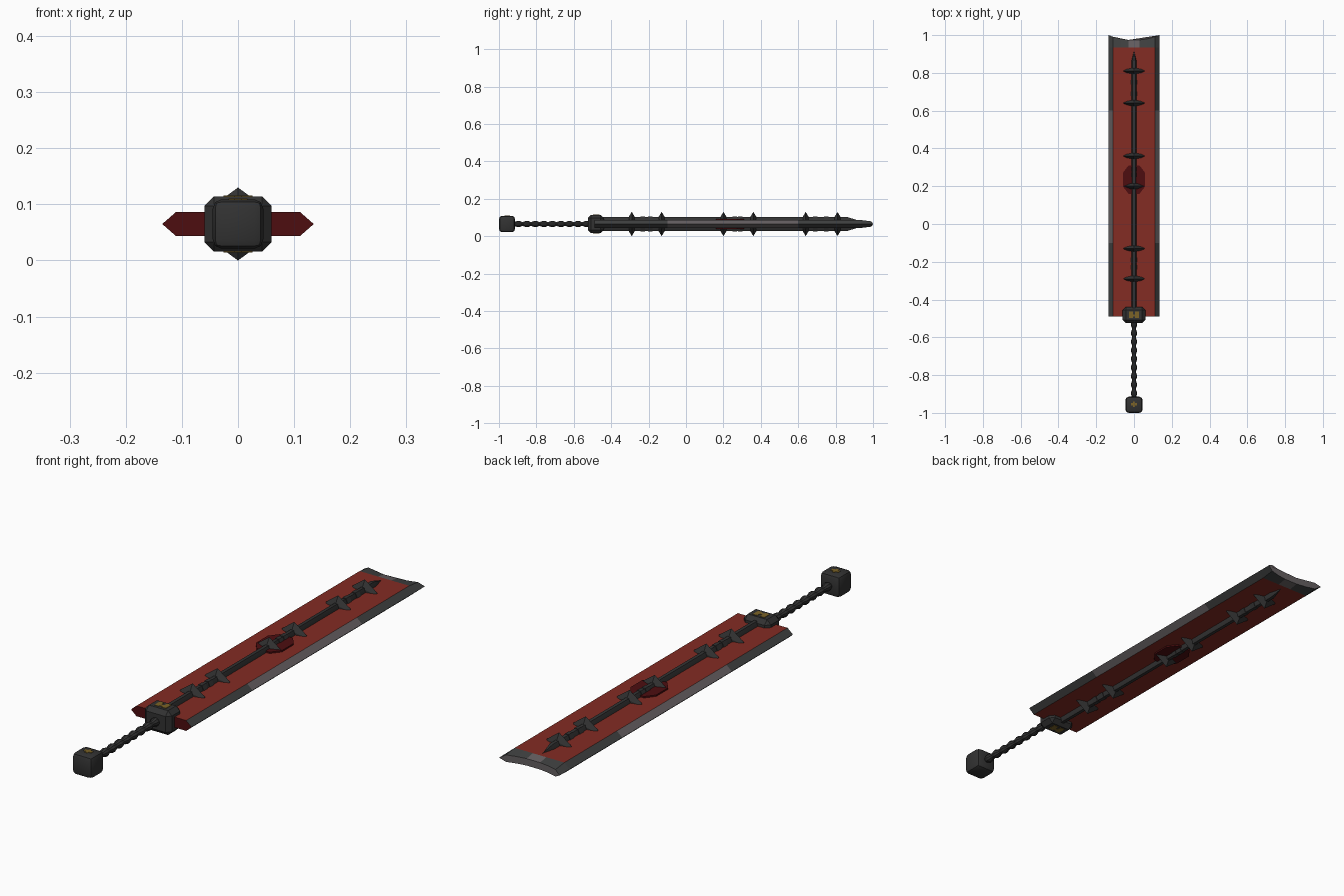
import bpy, bmesh, math
from mathutils import Matrix

cube = bpy.data.objects.get("Cube")
if cube:
    bpy.data.objects.remove(cube, do_unlink=True)

ZC = 0.065  # mid-plane height of the whole sword


def material(name, r, g, b):
    m = bpy.data.materials.new(name)
    m.use_nodes = True
    m.diffuse_color = (r, g, b, 1)
    bsdf = next(n for n in m.node_tree.nodes if n.type == 'BSDF_PRINCIPLED')
    bsdf.inputs["Base Color"].default_value = (r, g, b, 1)
    bsdf.inputs["Roughness"].default_value = 0.7
    return m


RED = material("blade red", 0.23, 0.025, 0.017)
DARK_RED = material("dark red", 0.075, 0.004, 0.005)
CHARCOAL = material("charcoal", 0.032, 0.032, 0.032)
EDGE = material("dark steel", 0.05, 0.052, 0.052)
STEEL = material("worn steel", 0.13, 0.115, 0.12)
GOLD = material("dull gold", 0.2, 0.125, 0.02)


def finish(name, bm, mats, smooth=None):
    bmesh.ops.recalc_face_normals(bm, faces=bm.faces)
    mesh = bpy.data.meshes.new(name)
    bm.to_mesh(mesh)
    bm.free()
    for m in mats:
        mesh.materials.append(m)
    ob = bpy.data.objects.new(name, mesh)
    ob.location.z = ZC
    bpy.context.collection.objects.link(ob)
    if smooth:
        bpy.ops.object.select_all(action='DESELECT')
        ob.select_set(True)
        bpy.context.view_layer.objects.active = ob
        bpy.ops.object.shade_smooth_by_angle(angle=math.radians(smooth))
    return ob


def hull(name, points, mat, smooth=None):
    bm = bmesh.new()
    for p in points:
        bm.verts.new(p)
    bmesh.ops.convex_hull(bm, input=bm.verts)
    bmesh.ops.dissolve_limit(bm, angle_limit=0.01, verts=bm.verts, edges=bm.edges)
    return finish(name, bm, [mat], smooth)


def block(name, size, y, bevel, segments):
    bm = bmesh.new()
    bmesh.ops.create_cube(bm, size=1)
    bmesh.ops.scale(bm, vec=size, verts=bm.verts)
    bmesh.ops.translate(bm, vec=(0, y, 0), verts=bm.verts)
    bmesh.ops.bevel(bm, geom=bm.edges[:], offset=bevel, segments=segments,
                    profile=0.5, affect='EDGES')
    return finish(name, bm, [CHARCOAL], 35)


def ring(y, rx, rz, n=8):
    return [(rx * math.cos((i + .5) * math.tau / n), y,
             rz * math.sin((i + .5) * math.tau / n)) for i in range(n)]


# Blade: two mirrored sheets, sharp along the sides, with a hollow tip
def build_blade():
    half, flat = 0.135, 0.111
    xs = [-half, -flat, -.07, -.03, .03, .07, flat, half]
    ys = [-.49, -.1, .6, .935, 1]
    bm = bmesh.new()
    for side in (1, -1):
        grid = []
        for j, y in enumerate(ys):
            row = []
            for x in xs:
                tip = j == len(ys) - 1
                yy = .973 + .027 * (x / half) ** 2 if tip else y
                h = 0 if abs(x) == half else (.014 if tip else .021)
                row.append(bm.verts.new((x, yy, side * h)))
            grid.append(row)
        for a, b in zip(grid, grid[1:]):
            for i in range(len(xs) - 1):
                bm.faces.new((a[i], a[i + 1], b[i + 1], b[i]))
    bmesh.ops.remove_doubles(bm, verts=bm.verts, dist=1e-5)
    bm.verts.ensure_lookup_table()
    bounds = [e for e in bm.edges if e.is_boundary]
    bmesh.ops.bridge_loops(bm, edges=[]) if not bounds else None
    bmesh.ops.holes_fill(bm, edges=bounds, sides=0)
    bm.normal_update()
    for f in bm.faces:
        c = f.calc_center_median()
        if len(f.verts) > 6:                      # closed ends
            f.material_index = 1 if c.y < 0 else 3
        elif abs(c.x) > flat:                     # sharpened sides
            f.material_index = 3 if -.1 < c.y < .6 else 2
        elif c.y > .935:                          # tip border
            f.material_index = 3 if abs(c.x) < .03 else 2
        else:
            f.material_index = 0
    finish("blade", bm, [RED, DARK_RED, EDGE, STEEL])


build_blade()

# Spine running through the blade, tapering near the tip
hull("spine", ring(-.46, .018, .041) + ring(.86, .018, .041)
     + [(0, .915, .021), (0, .915, -.021)], CHARCOAL, 35)

# Sleeves on the spine between the paired crossbars
for y in (-.23, -.19, .26, .29, .69, .75):
    hull("spine_sleeve", ring(y - .012, .021, .043) + ring(y + .012, .021, .043), CHARCOAL)

# Pointed crossbars and a dark red inlay on both faces
for s, label in ((1, "top"), (-1, "bottom")):
    for y in (-.29, -.13, .2, .36, .64, .81):
        pts = [(0, y, s * .065)]
        for q in (-1, 1):
            pts += [(0, y + q * .018, s * .035), (0, y + q * .018, s * .015),
                    (q * .055, y, s * .025)]
            pts += [(q * .053, y + d, s * .016) for d in (-.006, .006)]
        hull(label + "_crossbar", pts, CHARCOAL)
    inlay = [(x * .058, .235 + v * .075, s * z) for z in (.018, .027)
             for x, v in ((-1, -.5), (-1, .5), (-.5, 1), (.5, 1),
                          (1, .5), (1, -.5), (.5, -1), (-.5, -1))]
    hull(label + "_inlay", inlay, DARK_RED)

# Guard and pommel blocks
block("guard", (.12, .086, .098), -.482, .017, 1)
block("pommel", (.09, .085, .088), -.957, .016, 2)

# Ribbed grip
bm = bmesh.new()
ribs, y0, y1 = 9, -.925, -.515
prev = None
for i in range(ribs * 4 + 1):
    r = (.012, .012, .017, .017)[i % 4]
    cur = [bm.verts.new(p) for p in ring(y0 + (y1 - y0) * i / (ribs * 4), r, r, 10)]
    if prev:
        for k in range(10):
            n = (k + 1) % 10
            bm.faces.new((prev[k], prev[n], cur[n], cur[k]))
    prev = cur
finish("grip", bm, [CHARCOAL], 30)


# Thin gold ornaments
def ornament(name, x, y, z, w, d):
    bm = bmesh.new()
    bmesh.ops.create_cube(bm, size=1, matrix=Matrix.Translation((x, y, z))
                          @ Matrix.Diagonal((w, d, .003, 1)))
    finish(name, bm, [GOLD])


for s in (1, -1):
    for q in (-1, 1):
        ornament("guard_ornament", q * .016, -.48, s * .049, .02, .034)
    ornament("guard_ornament_link", 0, -.485, s * .049, .014, .012)
ornament("pommel_ornament", 0, -.955, .044, .034, .014)
ornament("pommel_ornament_cross", 0, -.955, .044, .012, .03)
